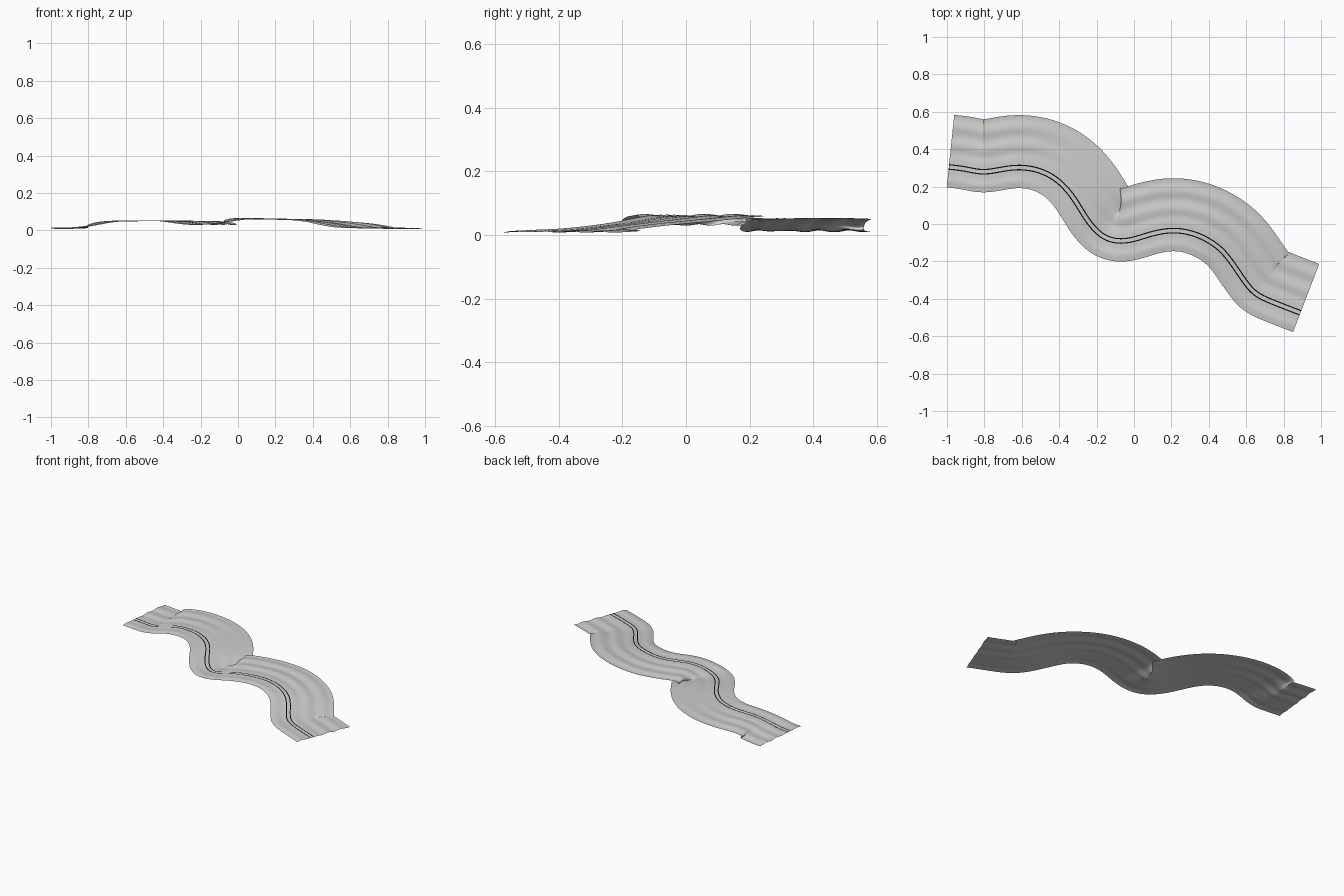
import bpy, math
from mathutils import Vector

default_cube = bpy.data.objects.get("Cube")
if default_cube:
    bpy.data.objects.remove(default_cube, do_unlink=True)

# Centre line of the winding track (x, y, height)
TRACK = [(-.99, .305, .012), (-.9, .295, .012), (-.81, .275, .02), (-.71, .292, .045),
         (-.61, .305, .051), (-.5, .286, .052), (-.4, .23, .052), (-.32, .137, .05),
         (-.26, .035, .042), (-.2, -.04, .032), (-.14, -.08, .032), (-.07, -.093, .045),
         (.01, -.08, .062), (.1, -.05, .063), (.21, -.032, .06), (.32, -.05, .058),
         (.42, -.1, .05), (.5, -.17, .038), (.6, -.322, .019), (.66, -.38, .015),
         (.74, -.417, .013), (.89, -.475, .01)]
LEFT_EDGE, RIGHT_EDGE = .28, -.11
GAUGE = .024


def make_material(name, level):
    mat = bpy.data.materials.new(name)
    mat.use_nodes = True
    colour = (level, level, level, 1)
    mat.diffuse_color = colour
    shader = next(n for n in mat.node_tree.nodes if n.type == 'BSDF_PRINCIPLED')
    shader.inputs["Base Color"].default_value = colour
    shader.inputs["Roughness"].default_value = .8
    return mat


def smooth_path(points, steps=12, passes=50):
    """Spline through the points, then relaxed so wide offsets stay even."""
    pts = [Vector(p) for p in points]
    pts = [pts[0] * 2 - pts[1]] + pts + [pts[-1] * 2 - pts[-2]]
    path = []
    for a, b, c, d in zip(pts, pts[1:], pts[2:], pts[3:]):
        for i in range(steps):
            t = i / steps
            path.append(b + (c - a) * (t / 2)
                        + (a * 2 - b * 5 + c * 4 - d) * (t * t / 2)
                        + (b * 3 - a - c * 3 + d) * (t ** 3 / 2))
    path.append(pts[-2])
    for _ in range(passes):
        inner = [(a + b * 2 + c) / 4 for a, b, c in zip(path, path[1:], path[2:])]
        path = [path[0]] + inner + [path[-1]]
    return path


def ripple(across, x):
    """Low ridges running beside the track, fading out on the plateau."""
    fade = min(1, abs(x + .38) / .25)
    clear = min(1, max(0, abs(across) - GAUGE) / .05)
    return .003 * fade * clear * math.sin(math.tau * across / .095)


def ribbon(name, path, offsets, lift, mat):
    """Sweep a row of sideways offsets along the path."""
    verts, faces = [], []
    n = len(offsets)
    for i, p in enumerate(path):
        run = path[min(i + 1, len(path) - 1)] - path[max(i - 1, 0)]
        side = Vector((-run.y, run.x, 0)).normalized()
        for off in offsets:
            verts.append(p + side * off + Vector((0, 0, ripple(off, p.x) + lift)))
    for i in range(len(path) - 1):
        for j in range(n - 1):
            k = i * n + j
            faces.append((k, k + n, k + n + 1, k + 1))
    mesh = bpy.data.meshes.new(name)
    mesh.from_pydata(verts, [], faces)
    mesh.materials.append(mat)
    mesh.polygons.foreach_set("use_smooth", [True] * len(faces))
    mesh.update()
    obj = bpy.data.objects.new(name, mesh)
    bpy.context.collection.objects.link(obj)
    return obj


ground_grey = make_material("ground_grey", .62)
line_black = make_material("line_black", .003)
path = smooth_path(TRACK)

# Ground strip, wider on the left of the track
columns = 40
ribbon("ground_strip", path,
       [RIGHT_EDGE + (LEFT_EDGE - RIGHT_EDGE) * j / columns for j in range(columns + 1)],
       0, ground_grey)

# Two thin dark lines along the track
for label, sign in (("left", 1), ("right", -1)):
    middle = sign * GAUGE / 2
    ribbon(label + "_track_line", path, [middle - .003, middle + .003], .001, line_black)
